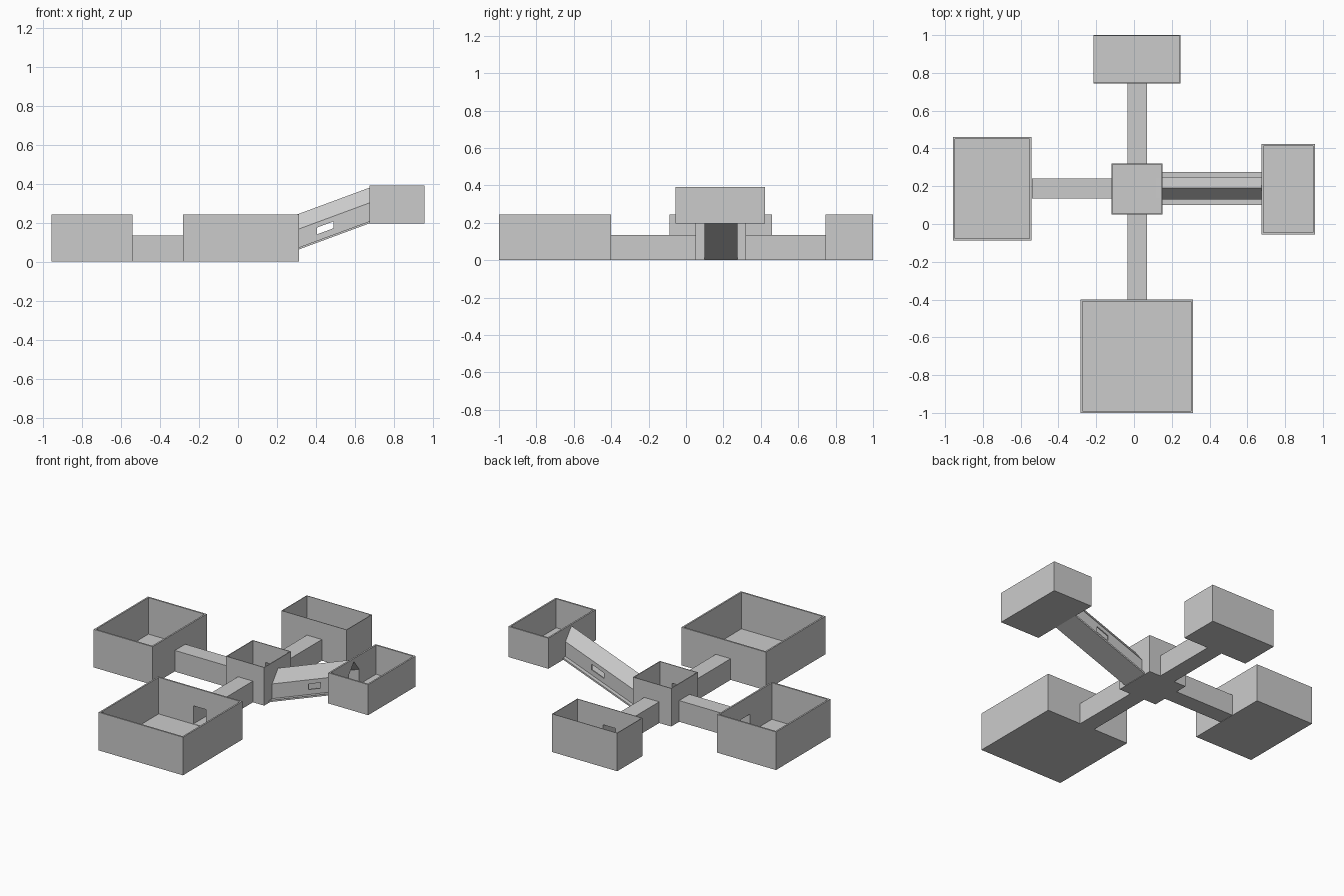
import bpy, bmesh

if "Cube" in bpy.data.objects:
    bpy.data.objects.remove(bpy.data.objects["Cube"])


def prism(name, profile, x0, x1, z0=0.0, z1=0.0):
    """Extrude a (y, z) profile along x, shifting it from height z0 to z1."""
    bm = bmesh.new()
    a = [bm.verts.new((x0, y, z + z0)) for y, z in profile]
    b = [bm.verts.new((x1, y, z + z1)) for y, z in profile]
    n = len(profile)
    bm.faces.new(a)
    bm.faces.new(b[::-1])
    for i in range(n):
        bm.faces.new((a[i], b[i], b[(i + 1) % n], a[(i + 1) % n]))
    bmesh.ops.recalc_face_normals(bm, faces=bm.faces)
    me = bpy.data.meshes.new(name)
    bm.to_mesh(me)
    bm.free()
    ob = bpy.data.objects.new(name, me)
    bpy.context.collection.objects.link(ob)
    return ob


def box(name, x, y, z):
    return prism(name, [(y[0], z[0]), (y[1], z[0]), (y[1], z[1]), (y[0], z[1])], *x)


def cut(ob, *cutters):
    """Subtract the cutters and bake the result."""
    for c in cutters:
        m = ob.modifiers.new("cut", 'BOOLEAN')
        m.operation, m.solver, m.object = 'DIFFERENCE', 'EXACT', c
    bpy.context.view_layer.update()
    dg = bpy.context.evaluated_depsgraph_get()
    me = bpy.data.meshes.new_from_object(ob.evaluated_get(dg))
    ob.modifiers.clear()
    ob.data = me


def inset(r, t):
    return (r[0] + t, r[1] - t)


cutters = []


def cutter(ob):
    ob.hide_render = True
    cutters.append(ob)
    return ob


def room(name, x, y, z, t, doors):
    """Open-topped room with wall thickness t and door openings."""
    ob = box(name, x, y, z)
    hollow = cutter(box(name + "_hollow", inset(x, t), inset(y, t), (z[0] + 0.01, z[1] + 0.1)))
    cut(ob, hollow, *doors)


# Straight corridors: outer box, hollowed by a longer passage that also cuts doors
T = 0.008
H = (0.0, 0.135)
PZ = (0.012, H[1] - T)
AX, AY = (-0.035, 0.07), (0.135, 0.24)
doors = {}
for name, x, y, along_x in (("front", AX, (-0.40, 0.05), False),
                            ("back", AX, (0.32, 0.745), False),
                            ("left", (-0.54, -0.12), AY, True)):
    ob = box(name + "_corridor", x, y, H)
    px = inset(x, -0.03 if along_x else T)
    py = inset(y, T if along_x else -0.03)
    doors[name] = cutter(box(name + "_passage", px, py, PZ))
    cut(ob, doors[name])

# Sloping corridor with gabled roof, side windows and a wider floor slab
X0, X1, Z0, Z1 = 0.15, 0.675, 0.003, 0.197
slope = (Z1 - Z0) / (X1 - X0)


def ramp(name, profile, x0=X0, x1=X1):
    return prism(name, profile, x0, x1, Z0 + slope * (x0 - X0), Z0 + slope * (x1 - X0))


def gable(half, base, eave, ridge, c=0.19):
    return [(c - half, base), (c + half, base), (c + half, eave), (c, ridge), (c - half, eave)]


ramp("ramp_floor", [(0.10, 0), (0.275, 0), (0.275, 0.011), (0.10, 0.011)])
hall = ramp("ramp_walls_and_roof", gable(0.06, 0.011, 0.105, 0.183))
doors["right"] = cutter(ramp("ramp_passage", gable(0.052, 0.0125, 0.101, 0.170), X0 - 0.03, X1 + 0.03))
under = cutter(ramp("ramp_underside", gable(0.052, 0.0, 0.101, 0.170), X0 - 0.03, X1 + 0.03))
window = cutter(ramp("ramp_window", [(0.05, 0.043), (0.33, 0.043), (0.33, 0.078), (0.05, 0.078)], 0.405, 0.49))
cut(hall, under, window)

# Rooms
room("front_room", (-0.283, 0.312), (-1.0, -0.40), (0, 0.243), 0.01, [doors["front"]])
room("left_room", (-0.957, -0.542), (-0.087, 0.46), (0, 0.243), 0.01, [doors["left"]])
room("back_room", (-0.215, 0.245), (0.745, 1.0), (0, 0.243), 0.004, [doors["back"]])
room("right_room", (0.675, 0.957), (-0.055, 0.423), (0.195, 0.39), 0.01, [doors["right"]])
room("centre_room", (-0.12, 0.15), (0.05, 0.32), (0, 0.243), 0.005, list(doors.values()))

# Remove helpers
for c in cutters:
    bpy.data.objects.remove(c)
